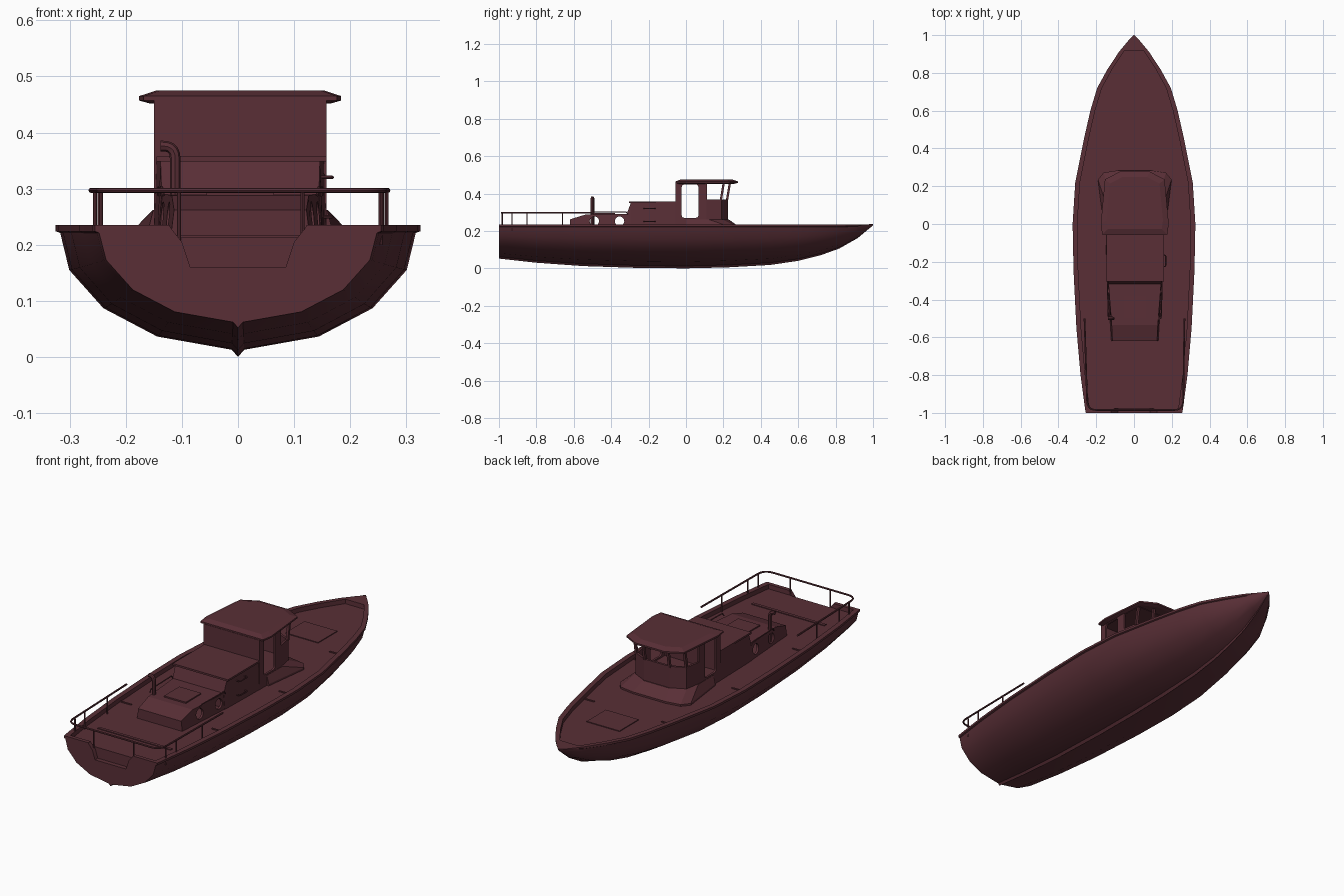
import bpy, bmesh, math
from mathutils import Vector

cube = bpy.data.objects.get("Cube")
if cube:
    bpy.data.objects.remove(cube, do_unlink=True)

paint = bpy.data.materials.new("dark_maroon_paint")
paint.use_nodes = True
MAROON = (0.1, 0.028, 0.037, 1)
paint.diffuse_color = MAROON
paint.node_tree.nodes["Principled BSDF"].inputs["Base Color"].default_value = MAROON

CX = 0.004        # the cabin sits slightly to the left of the centreline
DECK, SHEER = 0.213, 0.235


def add(name, mesh):
    mesh.materials.clear()
    mesh.materials.append(paint)
    ob = bpy.data.objects.new(name, mesh)
    bpy.context.scene.collection.objects.link(ob)
    return ob


def loft(name, rings):
    """Skin a list of closed rings and cap both ends."""
    bm = bmesh.new()
    vs = [[bm.verts.new(p) for p in ring] for ring in rings]
    n = len(vs[0])
    for a, b in zip(vs, vs[1:]):
        for i in range(n):
            j = (i + 1) % n
            bm.faces.new((a[i], a[j], b[j], b[i]))
    bm.faces.new(vs[0])
    bm.faces.new(vs[-1])
    bmesh.ops.remove_doubles(bm, verts=bm.verts, dist=1e-5)
    bmesh.ops.recalc_face_normals(bm, faces=bm.faces)
    mesh = bpy.data.meshes.new(name)
    bm.to_mesh(mesh)
    bm.free()
    return add(name, mesh)


def box(name, x0, x1, y0, y1, z0, z1):
    return loft(name, [[(x0, y0, z), (x1, y0, z), (x1, y1, z), (x0, y1, z)] for z in (z0, z1)])


def mirrored(half):
    """Close a half plan or profile across x = 0."""
    return half + [(-x, v) for x, v in reversed(half)]


def plan(half, z, s=1.0, dy=0.0):
    return [(CX + x * s, y * s + dy, z) for x, y in mirrored(half)]


def across(profile):
    """Rings that run a y-z profile right through the boat."""
    return [[(x, y, z) for y, z in profile] for x in (-0.3, 0.3)]


def evaluated(ob):
    dg = bpy.context.evaluated_depsgraph_get()
    return bpy.data.meshes.new_from_object(ob.evaluated_get(dg))


def cut(ob, *cutters):
    for c in cutters:
        m = ob.modifiers.new("cut", "BOOLEAN")
        m.operation, m.solver, m.object = "DIFFERENCE", "EXACT", c
    mesh = evaluated(ob)
    ob.modifiers.clear()
    ob.data = mesh
    for c in cutters:
        bpy.data.objects.remove(c, do_unlink=True)


def smooth(ob, angle=40):
    bpy.ops.object.select_all(action="DESELECT")
    ob.select_set(True)
    bpy.context.view_layer.objects.active = ob
    bpy.ops.object.shade_smooth_by_angle(angle=math.radians(angle))


def tube(name, points, r):
    cu = bpy.data.curves.new(name, "CURVE")
    cu.dimensions = "3D"
    cu.bevel_depth, cu.bevel_resolution, cu.use_fill_caps = r, 2, True
    sp = cu.splines.new("POLY")
    sp.points.add(len(points) - 1)
    for p, co in zip(sp.points, points):
        p.co = (*co, 1)
    tmp = add(name + "_path", cu)
    mesh = evaluated(tmp)
    bpy.data.objects.remove(tmp, do_unlink=True)
    ob = add(name, mesh)
    smooth(ob)


def rounded(points, r, steps=5):
    """Replace the inner corners of a path by small arcs."""
    p = [Vector(q) for q in points]
    out = [p[0]]
    for a, b, c in zip(p, p[1:], p[2:]):
        s, e = b + (a - b).normalized() * r, b + (c - b).normalized() * r
        for i in range(steps + 1):
            t = i / steps
            out.append(s * (1 - t) ** 2 + b * (2 * t * (1 - t)) + e * t * t)
    return out + [p[-1]]


# Hull: y, half beam, keel height, inner deck height
stations = [(-1, .25, .052, SHEER), (-.981, .254, .05, SHEER), (-.98, .254, .05, DECK),
            (-.8, .278, .03, DECK), (-.55, .3, .012, DECK), (-.25, .315, .002, DECK),
            (0, .32, 0, DECK), (.22, .306, .005, DECK), (.45, .26, .018, DECK),
            (.6, .226, .04, DECK), (.72, .19, .07, DECK), (.82, .135, .106, DECK),
            (.915, .072, .16, DECK), (.916, .071, .16, SHEER), (.97, .028, .205, SHEER),
            (1, .002, .229, SHEER)]
strakes = [(0, 0), (.035, .055), (.45, .155), (.75, .37), (.94, .66)]


def hull_ring(y, beam, keel, deck):
    lip = .005 * min(1, beam / .05)
    half = [(beam * f, keel + (SHEER - keel) * h) for f, h in strakes]
    low = max(keel + (SHEER - keel) * .85, .221)
    half += [(beam * .99, low), (beam + lip, low + .003), (beam + lip, SHEER)]
    inner = max(beam - .02, beam * .6)
    half += [(inner, SHEER), (inner, deck)]
    return [(x, y, z) for x, z in half + [(-x, z) for x, z in reversed(half[1:])]]


hull = loft("hull", [hull_ring(*s) for s in stations])
niche = mirrored([(.135, .26), (.12, .23), (.1, .205), (.085, .16)])
cut(hull, loft("transom_cutter", [[(x, y, z) for x, z in niche] for y in (-1.1, -.978)]))
smooth(hull, 35)


# Low aft trunk cabin and the taller middle one
def cabin_ring(y, wb, wt, top, bottom=.205):
    return [(CX - wb, y, bottom), (CX + wb, y, bottom), (CX + wt, y, top), (CX - wt, y, top)]


trunk = loft("aft_trunk", [cabin_ring(-.62, .125, .118, .262), cabin_ring(-.535, .13, .122, .288),
                           cabin_ring(-.29, .147, .141, .291)])
hollow = loft("trunk_hollow", [cabin_ring(-.6, .113, .106, .252, .218),
                               cabin_ring(-.535, .118, .11, .278, .218),
                               cabin_ring(-.31, .135, .129, .281, .218)])
ports = []
for y in (-.49, -.355):
    circle = [(y + .025 * math.cos(math.tau * i / 20), .252 + .025 * math.sin(math.tau * i / 20))
              for i in range(20)]
    ports.append(loft("port_cutter", across(circle)))
cut(trunk, hollow, *ports)
box("trunk_hatch", CX - .06, CX + .06, -.5, -.38, .287, .295)
for s in (-1, 1):
    tube("trunk_handrail", [(CX + s * .137, -.5, .288), (CX + s * .14, -.49, .302),
                            (CX + s * .145, -.32, .302), (CX + s * .145, -.31, .288)], .003)

loft("middle_cabin", [cabin_ring(-.318, .147, .14, .288), cabin_ring(-.295, .148, .142, .35),
                      cabin_ring(-.05, .154, .149, .352)])
box("middle_cabin_roof", CX - .149, CX + .154, -.305, -.05, .348, .357)

# Wheelhouse: hollow shell with open doorways and a window belt
outer = [(.154, -.057), (.154, .11), (.14, .19), (.07, .224)]
inside = [(.144, -.047), (.144, .105), (.131, .182), (.066, .213)]
house = loft("wheelhouse", [plan(outer, z) for z in (.205, .458)])
door = [(p.x, p.y) for p in rounded([(.02, .27, 0), (-.023, .27, 0), (-.023, .448, 0),
                                     (.066, .448, 0), (.066, .27, 0), (.02, .27, 0)], .015)[:-1]]
cut(house, loft("room_cutter", [plan(inside, z) for z in (.262, .452)]),
    loft("door_cutter", across(door)),
    box("window_cutter", -.3, .3, .112, .4, .368, .47))
box("wheelhouse_header", CX - .145, CX + .145, .1, .21, .45, .458)

# Window pillars leaning forward
for x, y in ((.137, .186), (.068, .219)):
    for s in (-1, 1):
        loft("window_pillar", [[(CX + s * x + dx, y + lean + dy, z) for dx, dy in
                                ((-.006, -.006), (.006, -.006), (.006, .006), (-.006, .006))]
                               for z, lean in ((.362, 0), (.46, .016))])

# Fairing that flares from the wheelhouse to the foredeck
foot = [(.165, 0), (.195, .235), (.165, .272), (.09, .284)]
neck = [(.155, 0), (.156, .12), (.142, .192), (.072, .228)]
loft("wheelhouse_fairing", [plan(foot, .208), plan(foot, .222), plan(neck, .262)])

# Wheelhouse roof with bevelled edge
roof = [(.172, -.055), (.18, .0), (.158, .236), (.08, .277)]
loft("wheelhouse_roof", [plan(roof, .452, .9, .01), plan(roof, .457), plan(roof, .465),
                         plan(roof, .475, .83, .018)])

# Exhaust pipe
tube("exhaust_pipe", rounded([(-.112, -.5, .215), (-.112, -.5, .376), (-.138, -.5, .376)], .022), .0095)

# Stern rail and its posts
RAIL = .297
tube("stern_rail", rounded([(-.262, -.5, RAIL), (-.247, -.985, RAIL),
                            (.26, -.985, RAIL), (.267, -.5, RAIL)], .05), .0045)
for s in (-1, 1):
    for x, y in ((.249, -.93), (.252, -.85), (.26, -.66), (.11, -.983)):
        tube("rail_post", [(.005 + s * x, y, .2), (.005 + s * x, y, RAIL)], .0035)

# Side steps on the left of the cabin
for z in (.25, .32):
    tube("cabin_step", rounded([(.148, -.225, z), (.168, -.225, z), (.168, -.165, z),
                                (.148, -.165, z)], .008), .003)

# Deck fittings
box("foredeck_hatch", -.09, .09, .5, .65, DECK - .004, DECK + .004)
box("aft_deck_batten", -.2, .2, -.815, -.8, DECK - .004, DECK + .004)
for s in (-1, 1):
    for x, y in ((.215, .455), (.27, -.02), (.25, -.52)):
        box("deck_batten", s * x - .03, s * x + .03, y - .004, y + .004, DECK - .004, DECK + .004)
